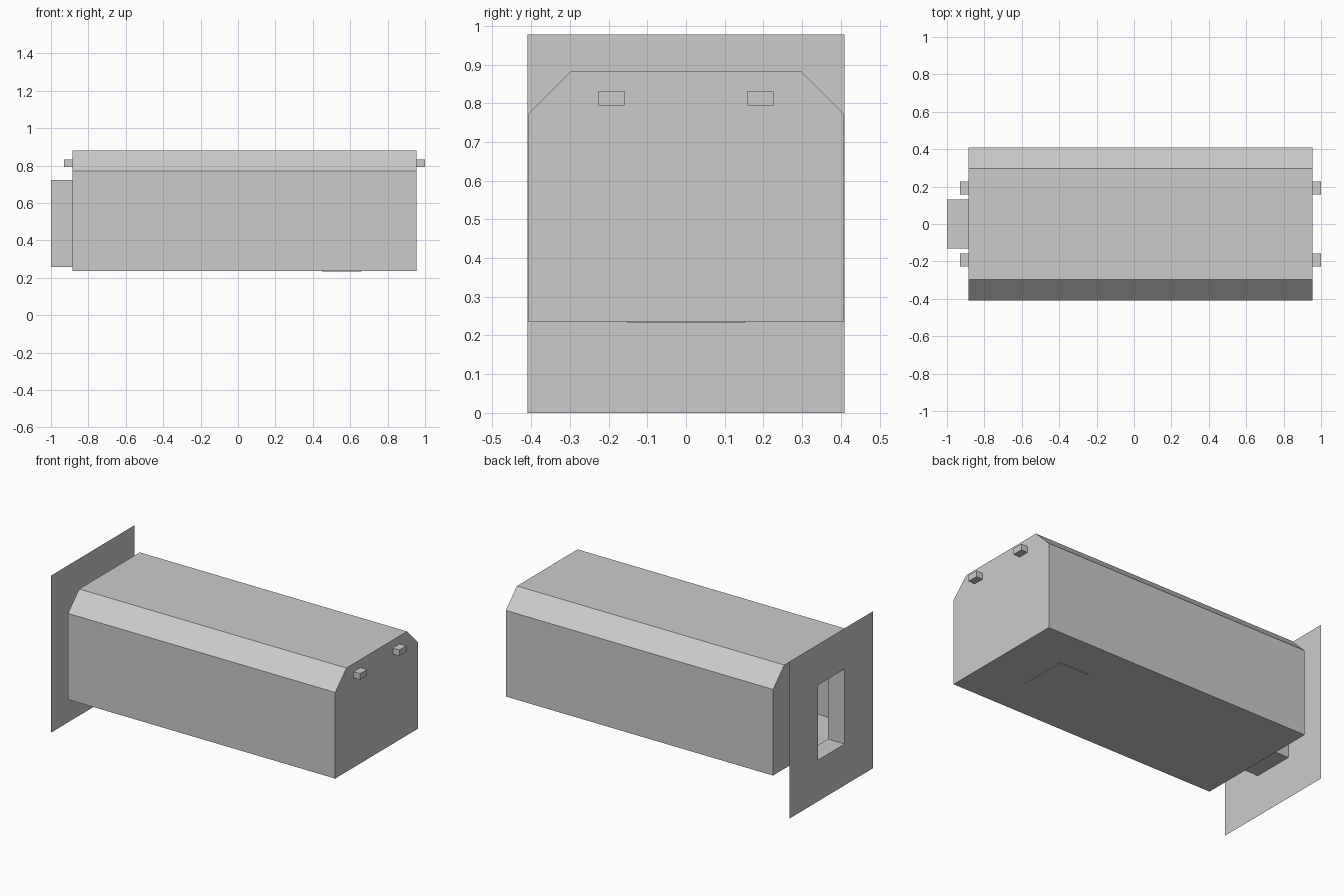
import bpy, bmesh

if "Cube" in bpy.data.objects:
    bpy.data.objects.remove(bpy.data.objects["Cube"])

HOLE = [(-0.132, 0.257), (0.132, 0.257), (0.132, 0.724), (-0.132, 0.724)]
BODY = [(-0.408, 0.236), (0.408, 0.236), (0.408, 0.772),
        (0.298, 0.882), (-0.298, 0.882), (-0.408, 0.772)]
PLATE = [(-0.41, 0), (0.41, 0), (0.41, 0.977), (-0.41, 0.977)]
X_WALL, X_BACK, X_END = -1.0, -0.885, 0.955


def ring(bm, pts, x):
    return [bm.verts.new((x, y, z)) for y, z in pts]


def loop_edges(bm, vs):
    out = []
    for a, b in zip(vs, vs[1:] + vs[:1]):
        out.append(bm.edges.get((a, b)) or bm.edges.new((a, b)))
    return out


def skin(bm, a, b):
    n = len(a)
    for i in range(n):
        j = (i + 1) % n
        bm.faces.new((a[i], a[j], b[j], b[i]))


def holed_face(bm, outer, inner):
    bmesh.ops.triangle_fill(bm, use_beauty=True, normal=(-1, 0, 0),
                            edges=loop_edges(bm, outer) + loop_edges(bm, inner))


def finish(name, bm):
    bmesh.ops.recalc_face_normals(bm, faces=bm.faces)
    me = bpy.data.meshes.new(name)
    bm.to_mesh(me)
    bm.free()
    ob = bpy.data.objects.new(name, me)
    bpy.context.collection.objects.link(ob)
    return ob


def box(name, lo, hi):
    bm = bmesh.new()
    bmesh.ops.create_cube(bm, size=1)
    for v in bm.verts:
        v.co = [(l + h) / 2 + c * (h - l) for l, h, c in zip(lo, hi, v.co)]
    return finish(name, bm)


# Hollow chamfered body, wall plate and the short open passage joining them
bm = bmesh.new()
near, far = ring(bm, BODY, X_BACK), ring(bm, BODY, X_END)
hole_in, hole_out = ring(bm, HOLE, X_BACK), ring(bm, HOLE, X_WALL)
plate = ring(bm, PLATE, X_WALL)
skin(bm, near, far)
bm.faces.new(far)
skin(bm, hole_in, hole_out)
holed_face(bm, near, hole_in)
holed_face(bm, plate, hole_out)
finish("chamber_with_entry_wall", bm)

# Small pegs high on both ends
for side in (-1, 1):
    y = 0.1925 * side
    tag = "left" if side < 0 else "right"
    box("end_peg_" + tag, (X_END, y - 0.034, 0.794), (1.0, y + 0.034, 0.832))
    box("entry_peg_" + tag, (-0.93, y - 0.034, 0.794), (X_BACK, y + 0.034, 0.832))

# Thin slab let into the floor, just proud of the underside
box("floor_slab", (0.45, -0.152, 0.233), (0.66, 0.152, 0.245))
